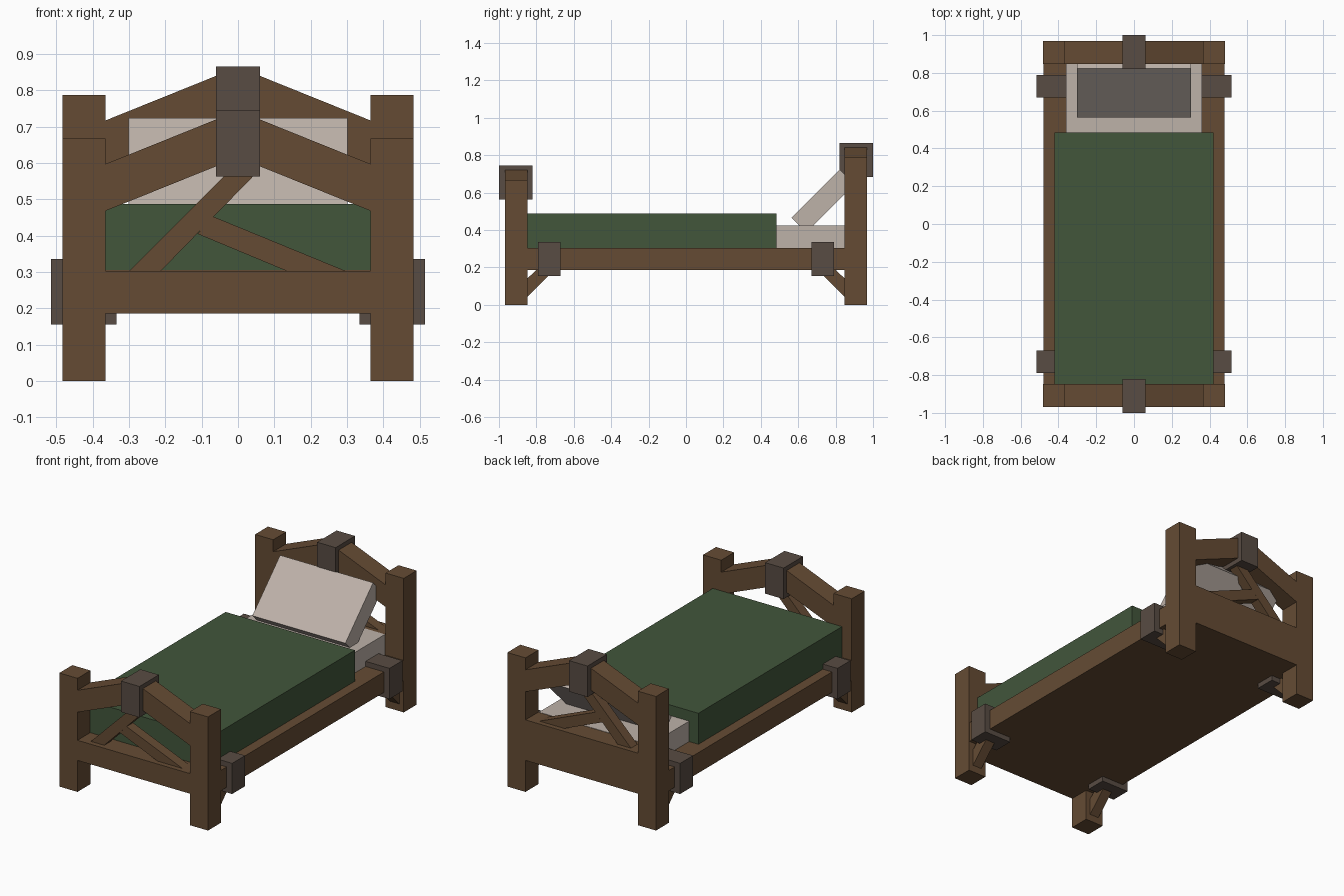
import bpy, bmesh, math
from mathutils import Matrix

if "Cube" in bpy.data.objects:
    bpy.data.objects.remove(bpy.data.objects["Cube"])


def material(name, rgb):
    m = bpy.data.materials.new(name)
    m.diffuse_color = (*rgb, 1)
    m.use_nodes = True
    m.node_tree.nodes["Principled BSDF"].inputs["Base Color"].default_value = m.diffuse_color
    return m


WOOD = material("brown wood", (0.130, 0.071, 0.034))
IRON = material("grey brown bracket", (0.098, 0.072, 0.056))
GREEN = material("green cloth", (0.054, 0.093, 0.044))
LINEN = material("pale linen", (0.515, 0.445, 0.397))


def finish(bm, name, mat):
    bmesh.ops.recalc_face_normals(bm, faces=bm.faces)
    me = bpy.data.meshes.new(name)
    bm.to_mesh(me)
    bm.free()
    me.materials.append(mat)
    ob = bpy.data.objects.new(name, me)
    bpy.context.collection.objects.link(ob)
    return ob


def box(name, mat, x, y, z):
    """Box from (min, max) ranges on each axis."""
    bm = bmesh.new()
    bmesh.ops.create_cube(bm, size=1)
    for v in bm.verts:
        for i, (a, b) in enumerate((x, y, z)):
            v.co[i] = (a + b) / 2 + v.co[i] * (b - a)
    return finish(bm, name, mat)


def prism(name, mat, profile, axis, lo, hi):
    """Extrude a profile: (x, z) along y, or (y, z) along x."""
    bm = bmesh.new()
    rings = []
    for d in (lo, hi):
        rings.append([bm.verts.new((a, d, b) if axis == "y" else (d, a, b))
                      for a, b in profile])
    n = len(profile)
    for ring in rings:
        bm.faces.new(ring)
    for i in range(n):
        j = (i + 1) % n
        bm.faces.new((rings[0][i], rings[0][j], rings[1][j], rings[1][i]))
    return finish(bm, name, mat)


def span(a, b, s):
    """Range a..b mirrored by sign s."""
    return tuple(sorted((a * s, b * s)))


# Solid bed base
box("bed_base", WOOD, (-0.48, 0.48), (-0.85, 0.85), (0.185, 0.305))

# Footboard and headboard; the headboard is raised by 0.12
for label, sy, lift in (("foot", -1, 0.0), ("head", 1, 0.12)):
    ys = span(0.848, 0.968, sy)
    ym = span(0.878, 0.938, sy)
    box(label + "_panel", WOOD, (-0.365, 0.365), ys, (0.185, 0.303 + lift))
    for side, sx in (("left", -1), ("right", 1)):
        box(f"{label}_post_{side}", WOOD, span(0.365, 0.483, sx), ys,
            (0, 0.667 + lift))
        # Sloping top rail
        prism(f"{label}_top_rail_{side}", WOOD,
              [(sx * x, z + lift) for x, z in
               ((0.365, 0.468), (0.365, 0.597), (0.05, 0.724), (0.05, 0.595))],
              "y", *ys)
        # Bracket round the side rail and diagonal leg brace
        box(f"{label}_side_bracket_{side}", IRON, span(0.335, 0.515, sx),
            span(0.67, 0.79, sy), (0.155, 0.335))
        prism(f"{label}_leg_brace_{side}", WOOD,
              [(sy * y, z) for y, z in
               ((0.86, 0.03), (0.86, 0.13), (0.785, 0.20), (0.69, 0.20))],
              "x", *span(0.394, 0.454, sx))
    # Bracket at the peak
    box(label + "_peak_bracket", IRON, (-0.06, 0.06), span(0.82, 1.0, sy),
        (0.563 + lift, 0.745 + lift))
    # Diagonal braces in the opening
    prism(label + "_long_brace", WOOD,
          [(x, z + lift) for x, z in
           ((-0.302, 0.30), (-0.215, 0.30), (0.058, 0.58), (-0.022, 0.58))],
          "y", *ym)
    prism(label + "_short_brace", WOOD,
          [(x, z + lift) for x, z in
           ((0.14, 0.30), (0.303, 0.30), (-0.067, 0.452), (-0.112, 0.405))],
          "y", *ym)

# Bedding
box("mattress", LINEN, (-0.36, 0.36), (-0.84, 0.85), (0.30, 0.425))
box("blanket", GREEN, (-0.42, 0.42), (-0.85, 0.485), (0.30, 0.487))
pillow = box("pillow", LINEN, (-0.302, 0.302), (-0.182, 0.182), (-0.056, 0.056))
pillow.data.transform(Matrix.Translation((0, 0.733, 0.555))
                      @ Matrix.Rotation(math.radians(45), 4, "X"))
